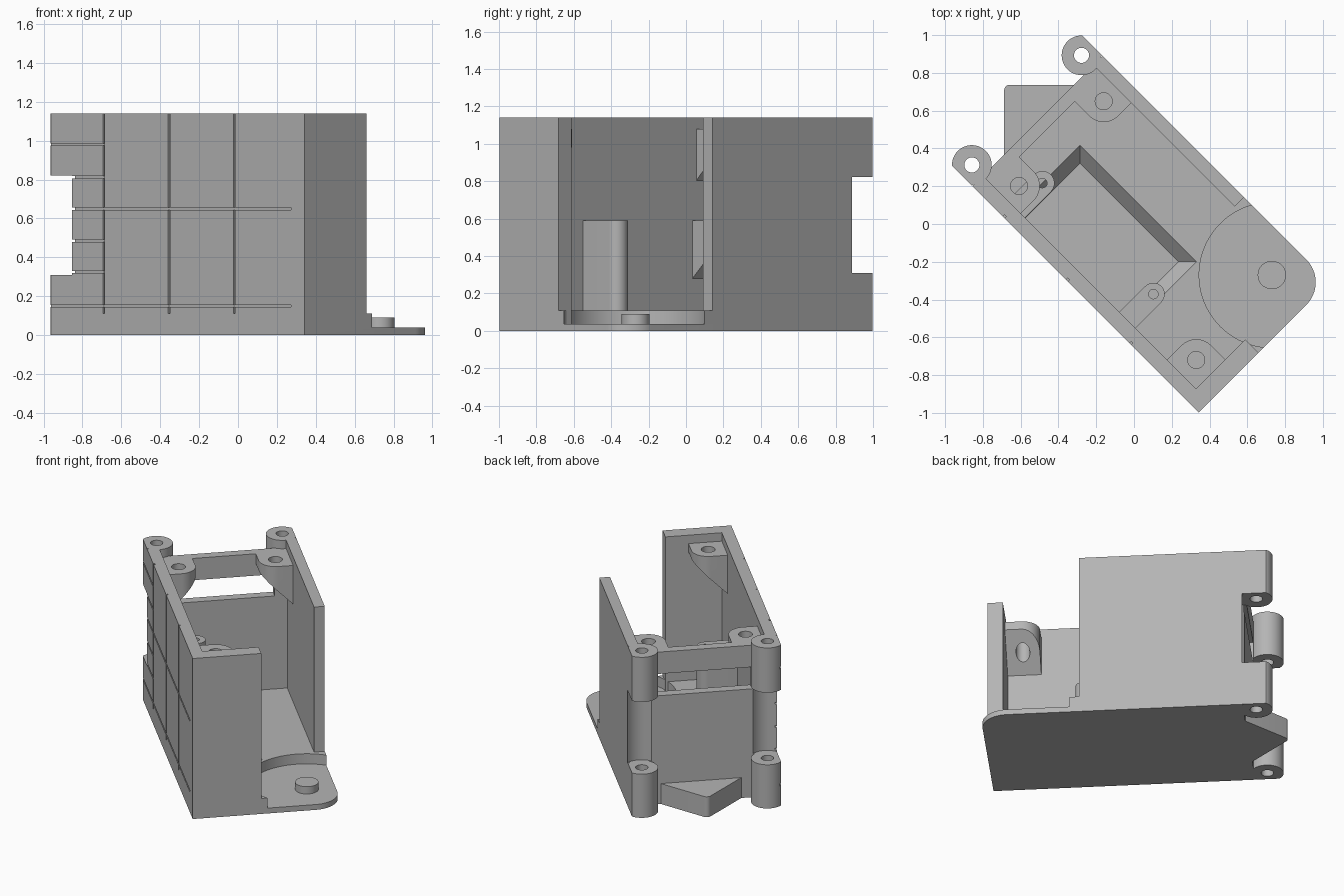
import bpy, bmesh, math
from mathutils import Matrix

cube = bpy.data.objects.get("Cube")
if cube:
    bpy.data.objects.remove(cube, do_unlink=True)

GREY = (0.46, 0.46, 0.46, 1)
mat = bpy.data.materials.new("plain_grey")
mat.use_nodes = True
mat.diffuse_color = GREY
mat.node_tree.nodes["Principled BSDF"].inputs["Base Color"].default_value = GREY

# The case is drawn along its own axes (u long, v across) and turned by 45 degrees
TURN = Matrix.Rotation(math.radians(-45), 4, 'Z')
H, LID = 1.14, 1.08
BACK, BACK_IN, END_IN, END = -0.745, -0.68, 0.849, 0.948
RIGHT, RIGHT_IN, LEFT_IN, LEFT = -0.463, -0.384, 0.442, 0.512
FLOOR, PLATE = 0.11, 0.038
PIN = (0.707, 0.325)
HINGE_U, HINGE_R = -0.828, 0.105
parts = []


def arc(cu, cv, r, a0, a1, n=16):
    return [(cu + r * math.cos(math.radians(a0 + (a1 - a0) * i / n)),
             cv + r * math.sin(math.radians(a0 + (a1 - a0) * i / n))) for i in range(n + 1)]


def circle(cu, cv, r, n=40):
    return arc(cu, cv, r, 0, 360, n)[:-1]


def rect(u0, u1, v0, v1):
    return [(u0, v0), (u1, v0), (u1, v1), (u0, v1)]


def prism(name, outline, z0, z1, slope_from=None, part=True):
    """Extruded outline; slope_from raises the underside at 45 degrees away from a wall."""
    bm = bmesh.new()
    low = [bm.verts.new((u, v, z0 + (abs(v - slope_from) if slope_from is not None else 0)))
           for u, v in outline]
    high = [bm.verts.new((u, v, z1)) for u, v in outline]
    bm.faces.new(low)
    bm.faces.new(high)
    for i in range(len(low)):
        j = (i + 1) % len(low)
        bm.faces.new((low[i], low[j], high[j], high[i]))
    bmesh.ops.recalc_face_normals(bm, faces=bm.faces)
    me = bpy.data.meshes.new(name)
    bm.to_mesh(me)
    bm.free()
    me.materials.append(mat)
    ob = bpy.data.objects.new(name, me)
    ob.matrix_world = TURN
    bpy.context.collection.objects.link(ob)
    if part:
        parts.append(ob)
    else:
        ob.hide_render = True
    return ob


def cutter(outline, z0, z1):
    return prism("cutter", outline, z0, z1, part=False)


def cut(ob, cutters):
    """Subtract the cutters, bake the result and remove them."""
    for c in cutters:
        m = ob.modifiers.new("cut", 'BOOLEAN')
        m.operation, m.solver, m.object = 'DIFFERENCE', 'EXACT', c
    bpy.context.view_layer.update()
    dg = bpy.context.evaluated_depsgraph_get()
    me = bpy.data.meshes.new_from_object(ob.evaluated_get(dg))
    ob.modifiers.clear()
    ob.data = me
    for c in cutters:
        bpy.data.objects.remove(c, do_unlink=True)


def hinge_gap(v):
    return cutter(circle(HINGE_U, v, 0.115), 0.31, 0.822)


HINGES = {"right": (RIGHT + 0.077, RIGHT, -1), "left": (LEFT - 0.077, LEFT, 1)}

# Floor with rounded corner, round step and chamfered pocket
floor = prism("floor", [(BACK, RIGHT), (END, RIGHT)] + arc(END - 0.17, LEFT - 0.17, 0.17, 0, 90)
              + [(BACK, LEFT)], 0, FLOOR)
pocket = cutter(rect(-0.43, 0.308, RIGHT_IN, 0.026), PLATE, 0.13)
for v in pocket.data.vertices:
    if v.co.z > FLOOR:
        if v.co.y > 0:
            v.co.y += 0.085
        v.co.x += 0.085 if v.co.x > 0 else -0.085
cut(floor, [cutter(circle(*PIN, 0.385, 80), PLATE, 0.3), pocket])
prism("pivot_pin", circle(*PIN, 0.075), PLATE - 0.01, 0.09)

# Right wall with panel grooves
right_wall = prism("right_wall", rect(BACK, END, RIGHT, RIGHT_IN), 0, H)
G, DEPTH = 0.006, 0.012
grooves = [cutter(rect(u - G, u + G, RIGHT - 0.1, RIGHT + DEPTH), -0.1, H + 0.1)
           for u in (-0.513, -0.039, 0.435)]
for z in (0.15, 0.65):
    grooves.append(cutter(rect(-1, END + 0.1, RIGHT - 0.1, RIGHT + DEPTH), z - G, z + G))
for z in (0.325, 0.485, 0.812, 0.98):
    grooves.append(cutter(rect(-1, -0.513, RIGHT - 0.1, RIGHT + DEPTH), z - G, z + G))
cut(right_wall, grooves + [hinge_gap(HINGES["right"][0])])

# Left wall, end wall, back wall with window
left_wall = prism("left_wall", rect(BACK, 0.312, LEFT_IN, LEFT), 0, H)
cut(left_wall, [hinge_gap(HINGES["left"][0])])
prism("end_wall", rect(END_IN, END, RIGHT, -0.015), 0, H)
back_wall = prism("back_wall", rect(BACK, BACK_IN, RIGHT + 0.02, LEFT - 0.02), 0, LID)
cut(back_wall, [cutter(rect(-1, -0.6, -0.3, 0.36), 0.77, 0.925)]
    + [hinge_gap(h[0]) for h in HINGES.values()])

# Wedge on the back
prism("back_wedge", [(BACK + 0.01, -0.24), (BACK + 0.01, 0.305)]
      + arc(-0.965, 0.035, 0.03, 135, 225, 6), 0, 0.145)

# Hinge lugs, flattened against the wall planes
for side, (cv, plane, s) in HINGES.items():
    outline = []
    for u, v in circle(HINGE_U, cv, HINGE_R, 48):
        if s * v > s * plane:
            v = plane
            u = BACK + 0.005 if u > HINGE_U else HINGE_U - 0.07
        if (u, v) not in outline:
            outline.append((u, v))
    for level, z0, z1 in (("lower", 0, 0.31), ("upper", 0.822, H)):
        lug = prism(f"{level}_{side}_hinge_lug", outline, z0, z1)
        cuts = [cutter(circle(HINGE_U, cv, 0.04), -0.1, H + 0.1)]
        if side == "right":
            zs = (0.15,) if level == "lower" else (0.98,)
            cuts += [cutter(rect(-1, -0.5, RIGHT - 0.1, RIGHT + DEPTH), z - G, z + G) for z in zs]
        cut(lug, cuts)


# Lid screw bosses in three corners, with sloped undersides
def lid_boss(name, uw, vw, cu, cv, r=0.11):
    su, sv = (1 if cu > uw else -1), (1 if cv > vw else -1)
    curve = [(cu + su * (u - cu), cv + sv * (v - cv)) for u, v in arc(cu, cv, r, 0, 90)]
    outline = [(uw, vw), (cu + su * r, vw)] + curve + [(uw, cv + sv * r)]
    boss = prism(name, outline, 0.8, LID, slope_from=vw)
    cut(boss, [cutter(circle(cu, cv, 0.045), 0.5, H + 0.1)])


lid_boss("front_lid_boss", END_IN + 0.005, RIGHT_IN - 0.005, 0.742, -0.276)
lid_boss("back_right_lid_boss", BACK_IN - 0.005, RIGHT_IN - 0.005, -0.573, -0.288)
lid_boss("back_left_lid_boss", BACK_IN - 0.005, LEFT_IN + 0.005, -0.573, 0.346)

# Two inner mounting posts on the right wall
for name, cu, r, z0, slope, hole in (("front_post", 0.335, 0.06, 0.03, None, 0.4),
                                     ("back_post", -0.496, 0.064, 0.27, RIGHT_IN, 0.2)):
    vw = RIGHT_IN - 0.005
    post = prism(name, [(cu - r, vw), (cu + r, vw)] + arc(cu, -0.19, r, 0, 180), z0, 0.59, slope)
    cut(post, [cutter(circle(cu, -0.19, 0.025, 24), hole, 0.7)])

# Smooth the round surfaces, keep edges sharp
bpy.ops.object.select_all(action='DESELECT')
for ob in parts:
    ob.select_set(True)
bpy.context.view_layer.objects.active = parts[0]
bpy.ops.object.shade_smooth_by_angle(angle=math.radians(30))
